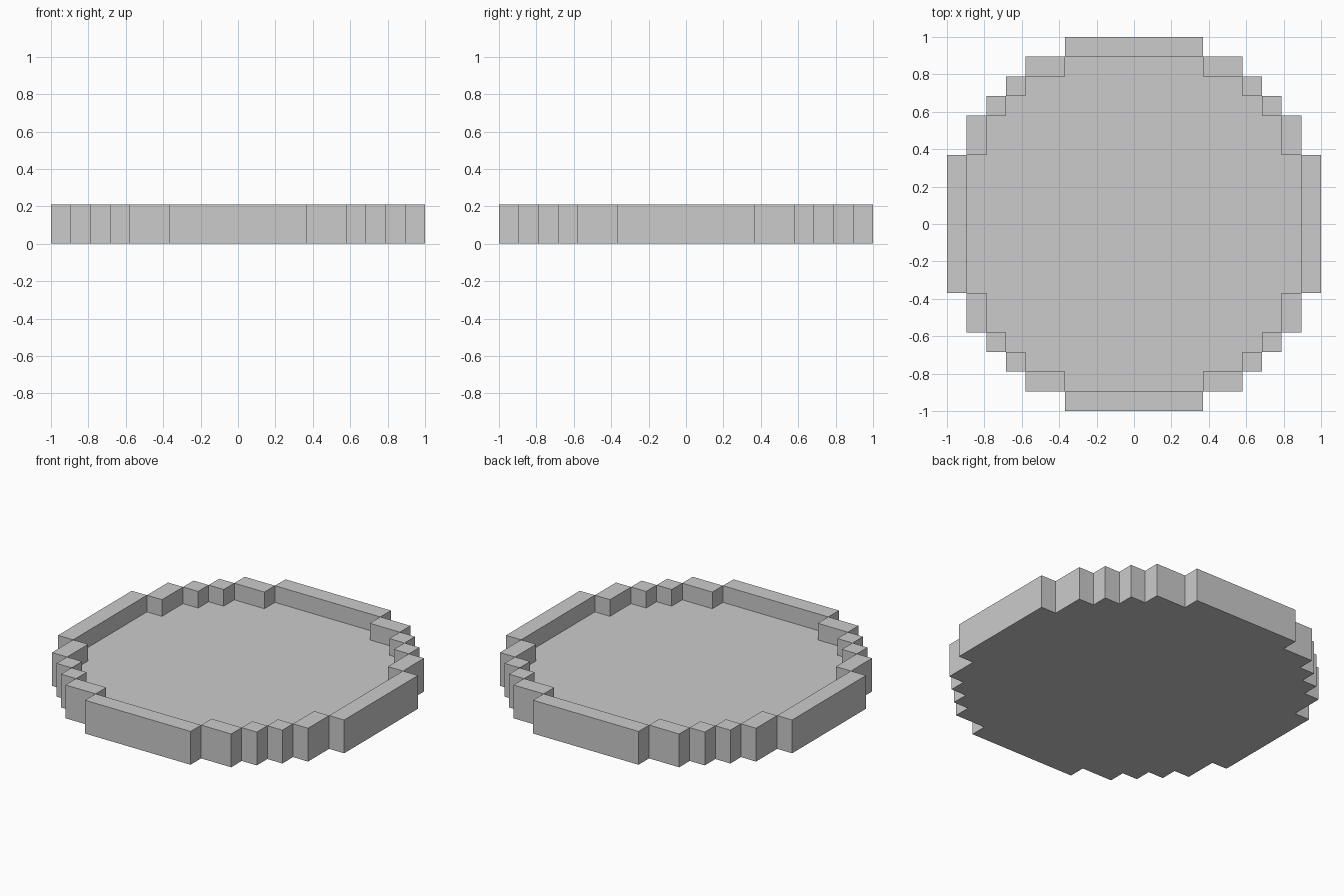
import bpy
import bmesh

if "Cube" in bpy.data.objects:
    bpy.data.objects.remove(bpy.data.objects["Cube"])

U = 2 / 19            # one grid block
FLOOR, TOP = U, 2 * U

# Stepped quarter outlines in blocks, counter-clockwise from +x to +y
OUTER = [(9.5, 3.5), (8.5, 3.5), (8.5, 5.5), (7.5, 5.5), (7.5, 6.5), (6.5, 6.5),
         (6.5, 7.5), (5.5, 7.5), (5.5, 8.5), (3.5, 8.5), (3.5, 9.5)]
INNER = [(8.5, 3.5), (7.5, 3.5), (7.5, 5.5), (6.5, 5.5), (6.5, 6.5), (5.5, 6.5),
         (5.5, 7.5), (3.5, 7.5), (3.5, 8.5)]
# Rim blocks of one quarter: x0, y0, x1, y1
RIM = [(8.5, -3.5, 9.5, 3.5), (7.5, 3.5, 8.5, 5.5), (6.5, 5.5, 7.5, 6.5),
       (5.5, 6.5, 6.5, 7.5), (3.5, 7.5, 5.5, 8.5)]


def turn(points, quarters):
    for _ in range(quarters):
        points = [(-y, x) for x, y in points]
    return points


def full_outline(quarter):
    return [p for q in range(4) for p in turn(quarter, q)]


bm = bmesh.new()


def ring(points, z):
    return [bm.verts.new((x * U, y * U, z)) for x, y in points]


def walls(low, high, inward=False):
    for i in range(len(low)):
        j = (i + 1) % len(low)
        quad = [low[i], low[j], high[j], high[i]]
        bm.faces.new(quad[::-1] if inward else quad)


# Underside and outer walls
outer = full_outline(OUTER)
base = ring(outer, 0)
bm.faces.new(base[::-1])
walls(base, ring(outer, TOP))

# Recessed floor and inner walls
inner = full_outline(INNER)
floor = ring(inner, FLOOR)
bm.faces.new(floor)
walls(floor, ring(inner, TOP), inward=True)

# Rim tops
for q in range(4):
    for x0, y0, x1, y1 in RIM:
        bm.faces.new(ring(turn([(x0, y0), (x1, y0), (x1, y1), (x0, y1)], q), TOP))

mesh = bpy.data.meshes.new("round_tray")
bm.to_mesh(mesh)
bm.free()
bpy.context.collection.objects.link(bpy.data.objects.new("round_tray", mesh))
